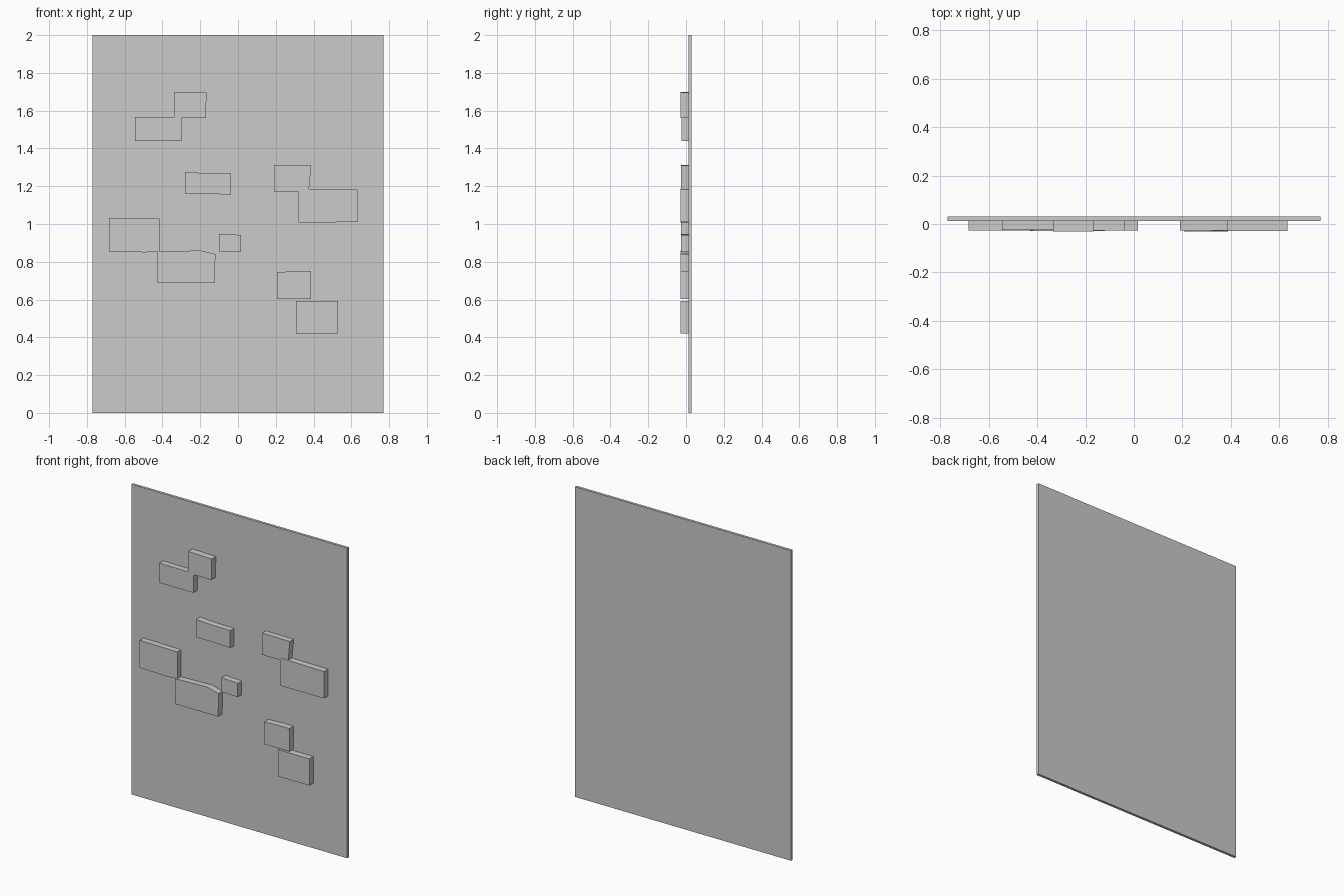
import bpy, bmesh

if "Cube" in bpy.data.objects:
    bpy.data.objects.remove(bpy.data.objects["Cube"])

WALL_FRONT, WALL_BACK = 0.013, 0.03


def prism(name, outline, y_front, y_back):
    """Extrude an x-z outline from y_front to y_back."""
    bm = bmesh.new()
    face = bm.faces.new([bm.verts.new((x, y_front, z)) for x, z in outline])
    ext = bmesh.ops.extrude_face_region(bm, geom=[face], use_keep_orig=True)
    moved = [v for v in ext["geom"] if isinstance(v, bmesh.types.BMVert)]
    bmesh.ops.translate(bm, verts=moved, vec=(0, y_back - y_front, 0))
    bmesh.ops.recalc_face_normals(bm, faces=bm.faces)
    mesh = bpy.data.meshes.new(name)
    bm.to_mesh(mesh)
    bm.free()
    obj = bpy.data.objects.new(name, mesh)
    bpy.context.collection.objects.link(obj)
    return obj


# Flat wall panel
prism("wall_panel", [(-0.77, 0), (0.77, 0), (0.77, 2), (-0.77, 2)],
      WALL_FRONT, WALL_BACK)

# Exposed bricks: slightly uneven outlines (x, z) and front depth
bricks = [
    ([(-.335, 1.56), (-.17, 1.56), (-.167, 1.695), (-.335, 1.70)], -.03),
    ([(-.545, 1.44), (-.30, 1.44), (-.298, 1.565), (-.545, 1.567)], -.025),
    ([(-.28, 1.16), (-.15, 1.16), (-.037, 1.155), (-.037, 1.268), (-.15, 1.268), (-.28, 1.275)], -.027),
    ([(-.683, .855), (-.49, .85), (-.415, .855), (-.415, 1.028), (-.683, 1.032)], -.026),
    ([(-.43, .69), (-.122, .69), (-.12, .84), (-.20, .86), (-.43, .853)], -.028),
    ([(-.10, .855), (.017, .853), (.017, .942), (-.10, .948)], -.027),
    ([(.19, 1.172), (.375, 1.172), (.388, 1.31), (.19, 1.312)], -.026),
    ([(.32, 1.008), (.633, 1.01), (.633, 1.183), (.32, 1.187)], -.028),
    ([(.206, .602), (.387, .602), (.387, .75), (.31, .75), (.206, .745)], -.03),
    ([(.306, .42), (.529, .42), (.529, .592), (.306, .592)], -.029),
]
for i, (outline, depth) in enumerate(bricks, 1):
    prism(f"brick_{i:02d}", outline, depth, WALL_FRONT + 0.001)
